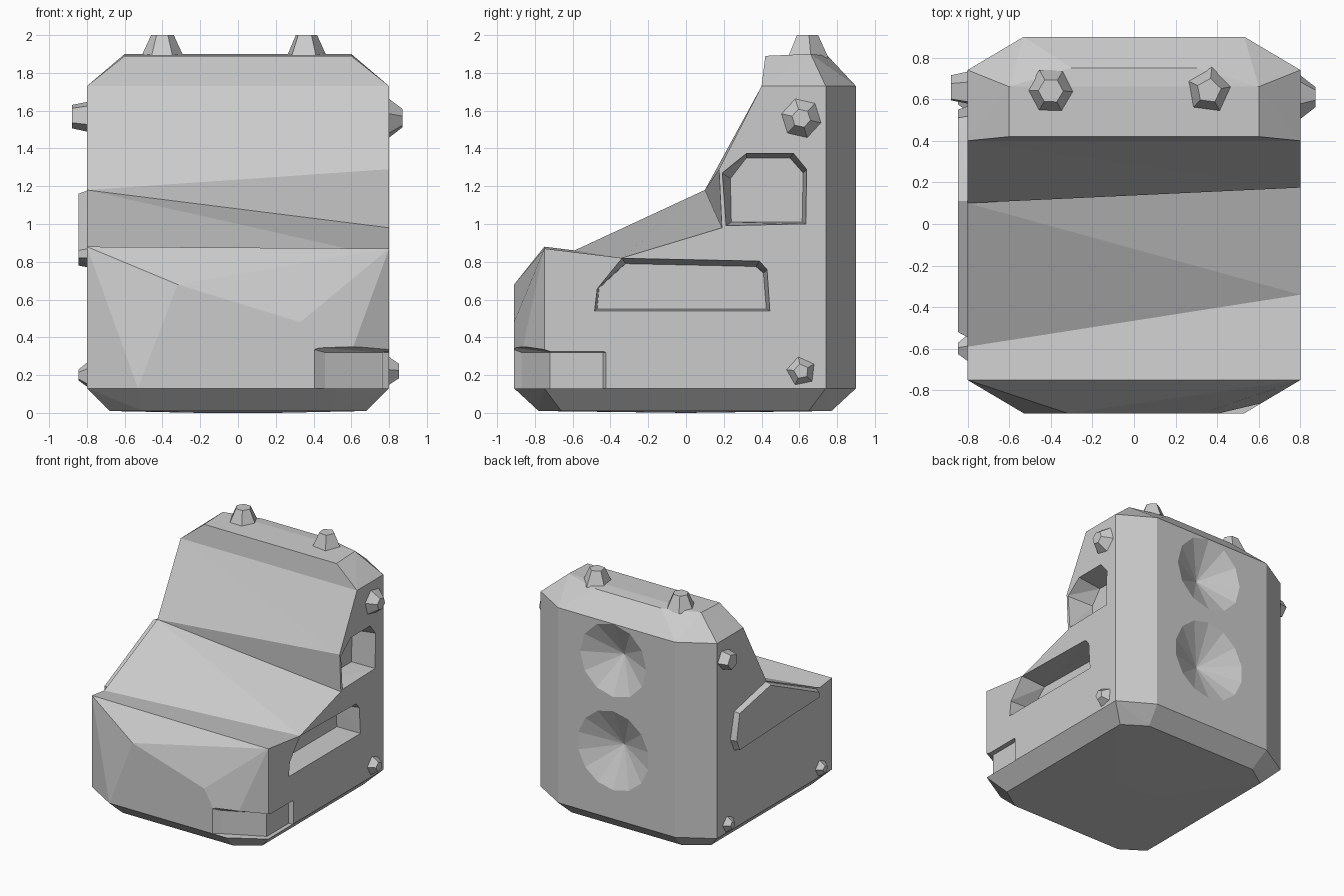
import bpy, bmesh, math
from mathutils import Vector

if "Cube" in bpy.data.objects:
    bpy.data.objects.remove(bpy.data.objects["Cube"])


def finish(bm, name):
    bmesh.ops.remove_doubles(bm, verts=bm.verts, dist=0.0005)
    bmesh.ops.recalc_face_normals(bm, faces=bm.faces)
    me = bpy.data.meshes.new(name)
    bm.to_mesh(me)
    bm.free()
    ob = bpy.data.objects.new(name, me)
    bpy.context.collection.objects.link(ob)
    return ob


def hull(name, pts):
    bm = bmesh.new()
    for p in pts:
        bm.verts.new(p)
    bmesh.ops.convex_hull(bm, input=bm.verts[:])
    bmesh.ops.dissolve_limit(bm, angle_limit=0.01, verts=bm.verts[:], edges=bm.edges[:])
    return finish(bm, name)


def loft(name, prof_a, xa, prof_b, xb, cuts=()):
    """Solid between two (y, z) profiles lying at x = xa and x = xb."""
    bm = bmesh.new()
    a = [bm.verts.new((xa, *p)) for p in prof_a]
    b = [bm.verts.new((xb, *p)) for p in prof_b]
    n = len(a)
    bm.faces.new(a)
    bm.faces.new(b[::-1])
    sides = [bm.faces.new((a[i], b[i], b[(i + 1) % n], a[(i + 1) % n])) for i in range(n)]
    bmesh.ops.triangulate(bm, faces=sides)
    for co, no in cuts:
        geom = bm.verts[:] + bm.edges[:] + bm.faces[:]
        cut = bmesh.ops.bisect_plane(bm, geom=geom, plane_co=co, plane_no=no, clear_outer=True)
        edges = [e for e in cut["geom_cut"] if isinstance(e, bmesh.types.BMEdge)]
        bmesh.ops.edgeloop_fill(bm, edges=edges)
    return finish(bm, name)


def cone(name, loc, r1, r2, depth, sides, axis, spin=0.0):
    """Cone whose wide end sits at loc and which points along axis."""
    bm = bmesh.new()
    bmesh.ops.create_cone(bm, cap_ends=True, segments=sides, radius1=r1, radius2=r2, depth=depth)
    bmesh.ops.translate(bm, verts=bm.verts, vec=(0, 0, depth / 2))
    ob = finish(bm, name)
    rot = Vector(axis).to_track_quat('Z', 'Y').to_matrix().to_4x4()
    for v in ob.data.vertices:
        c, s = math.cos(spin), math.sin(spin)
        x, y, z = v.co
        v.co = rot @ Vector((c * x - s * y, s * x + c * y, z)) + Vector(loc)
    return ob


def boolean(target, other, op):
    m = target.modifiers.new(op.lower(), 'BOOLEAN')
    m.operation, m.solver, m.object = op, 'EXACT', other
    bpy.context.view_layer.objects.active = target
    bpy.ops.object.modifier_apply(modifier=m.name)
    bpy.data.objects.remove(other)


def mirrored(pts):
    return [(s * x, y, z) for x, y, z in pts for s in (-1, 1)]


# Main body: left and right outlines differ, giving the twisted ramp
left = [(-.75, .13), (-.75, .88), (-.59, .86), (.10, 1.18), (.104, 1.187),
        (.40, 1.73), (.90, 1.73), (.90, .13)]
right = [(-.75, .13), (-.75, .87), (-.34, .82), (.19, .98), (.175, 1.29),
         (.40, 1.73), (.90, 1.73), (.90, .13)]
back_corners = [((s * .8, .74, 0), (s * .16, .27, 0)) for s in (-1, 1)]
body = loft("body", left, -.8, right, .8, back_corners)

# Faceted front block, chamfered foot and crown
front = hull("front_block", [(-.8, -.75, .88), (.8, -.75, .87), (-.32, -.91, .68),
                             (.33, -.91, .48)] + mirrored([(.8, -.75, .13), (.53, -.91, .13)]))
foot = hull("foot", mirrored([(.8, -.75, .13), (.53, -.91, .13), (.8, .74, .13), (.53, .9, .13),
                              (.68, -.66, .01), (.5, -.78, .01), (.68, .65, .01), (.5, .77, .01),
                              (.2, 0, 0)]))
crown = hull("crown", mirrored([(.8, .40, 1.73), (.8, .74, 1.73), (.53, .9, 1.73),
                                (.6, .42, 1.89), (.6, .66, 1.9), (.3, .75, 1.89)]))
for part in (front, foot, crown):
    boolean(body, part, 'UNION')

# Two recesses in the right side
upper = [(.21, .99), (.19, 1.27), (.32, 1.375), (.57, 1.375), (.64, 1.29), (.635, 1.0)]
upper_in = [(.24, 1.01), (.235, 1.24), (.32, 1.35), (.55, 1.35), (.62, 1.27), (.615, 1.01)]
lower = [(-.485, .54), (-.47, .66), (-.34, .82), (.39, .805), (.43, .76), (.445, .54)]
lower_in = [(-.47, .55), (-.46, .66), (-.32, .79), (.37, .775), (.41, .74), (.425, .55)]
for outer, inner in ((upper, upper_in), (lower, lower_in)):
    boolean(body, loft("recess_cutter", outer, .81, inner, .6), 'DIFFERENCE')

# Stepped notch round the lower right front corner
for outline in ([(.35, -.95), (.46, -.87), (.76, -.72), (1, -.72), (1, -.95)],
                [(.765, -.74), (.765, -.44), (.81, -.42), (1, -.42), (1, -.74)]):
    pts = [(x, y, .13) for x, y in outline]
    pts += [(x, y, .35 if x == 1 or y < -.9 else .32) for x, y in outline]
    boolean(body, hull("notch_cutter", pts), 'DIFFERENCE')

# Conical dishes in the back
for z, r, n in ((1.43, .31, 12), (.69, .335, 14)):
    boolean(body, cone("dish_cutter", (.03, .905, z), r, 0, .15, n, (0, -1, 0)), 'DIFFERENCE')

# Raised panel on the left side
panel = [(.57, .87), (.52, 1.09), (.11, 1.18), (-.55, .87), (-.55, .82), (.52, .77)]
panel_out = [(.55, .87), (.51, 1.08), (.11, 1.16), (-.52, .86), (-.52, .82), (.51, .78)]
loft("left_panel", panel, -.79, panel_out, -.845)

# Knobs on the crown
for i, x in enumerate((-.4, .36)):
    cone(f"top_knob_{i + 1}", (x, .64, 1.88), .115, .06, .12, 6 - i, (0, 0, 1), .5)

# Studs on the sides
cone("right_upper_stud", (.79, .61, 1.56), .115, .05, .082, 6, (1, 0, 0), .3)
cone("right_lower_stud", (.79, .61, .22), .085, .04, .063, 5, (1, 0, 0), .2)
cone("left_upper_stud", (-.79, .65, 1.57), .085, .065, .09, 5, (-1, 0, 0), .4)
for i, y in enumerate((.6, -.6)):
    cone(f"left_lower_stud_{i + 1}", (-.79, y, .2), .075, .03, .055, 5, (-1, 0, 0), .2)
